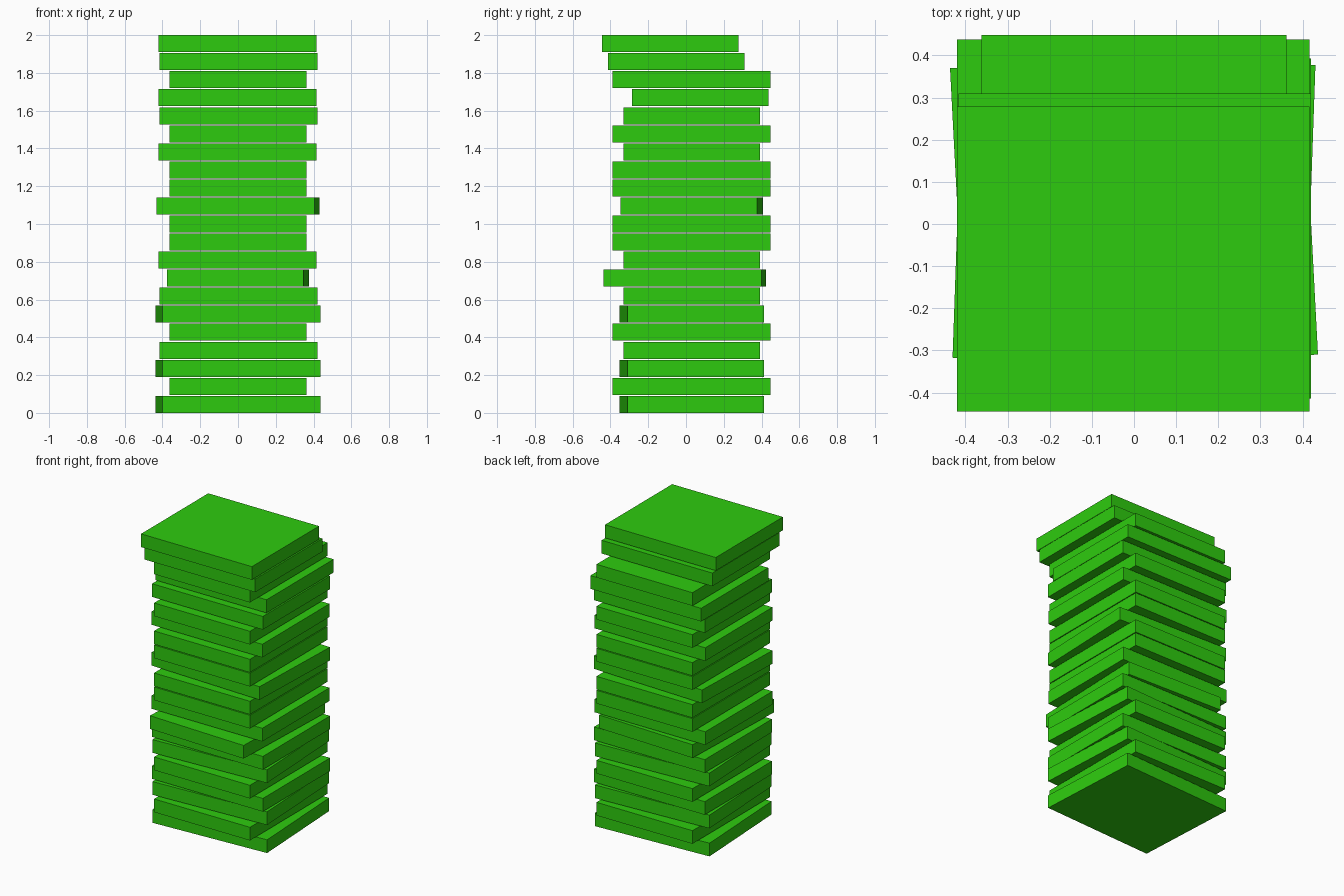
import bpy
from math import radians

cube = bpy.data.objects.get("Cube")
if cube:
    bpy.data.objects.remove(cube, do_unlink=True)

# Single flat green
green = bpy.data.materials.new("bright_green")
green.use_nodes = True
colour = (0.027, 0.6, 0.0045, 1)
green.diffuse_color = colour
green.node_tree.nodes["Principled BSDF"].inputs["Base Color"].default_value = colour

WIDTH, DEPTH, THICK = 0.836, 0.724, 0.09
COUNT = 21
PITCH = (2 - THICK) / (COUNT - 1)

# Turn of each slab, bottom to top:
# L / R lie lengthwise a hair left or right, C lies crosswise,
# T is twisted a little, U twisted the other way, V is a twisted crosswise slab
TURNS = "TCTLCTLVRCCUCCRCLRCLR"
ANGLE = {"L": 0, "R": 0, "C": 90, "T": 3, "U": -2, "V": 88}
SIDE = {"L": 0.002, "R": -0.002}

# Slabs that have slid forwards or backwards
SLIDE = {7: -0.006, 17: 0.075, 19: -0.052, 20: -0.083}


def slab(index, turn):
    z = THICK / 2 + index * PITCH
    bpy.ops.mesh.primitive_cube_add(
        size=1, location=(SIDE.get(turn, 0), SLIDE.get(index, 0.03), z),
        rotation=(0, 0, radians(ANGLE[turn])))
    obj = bpy.context.object
    obj.name = f"slab_{index + 1}"
    obj.scale = (WIDTH, DEPTH, THICK)
    obj.data.materials.append(green)


# Stack of slabs
for i, t in enumerate(TURNS):
    slab(i, t)
